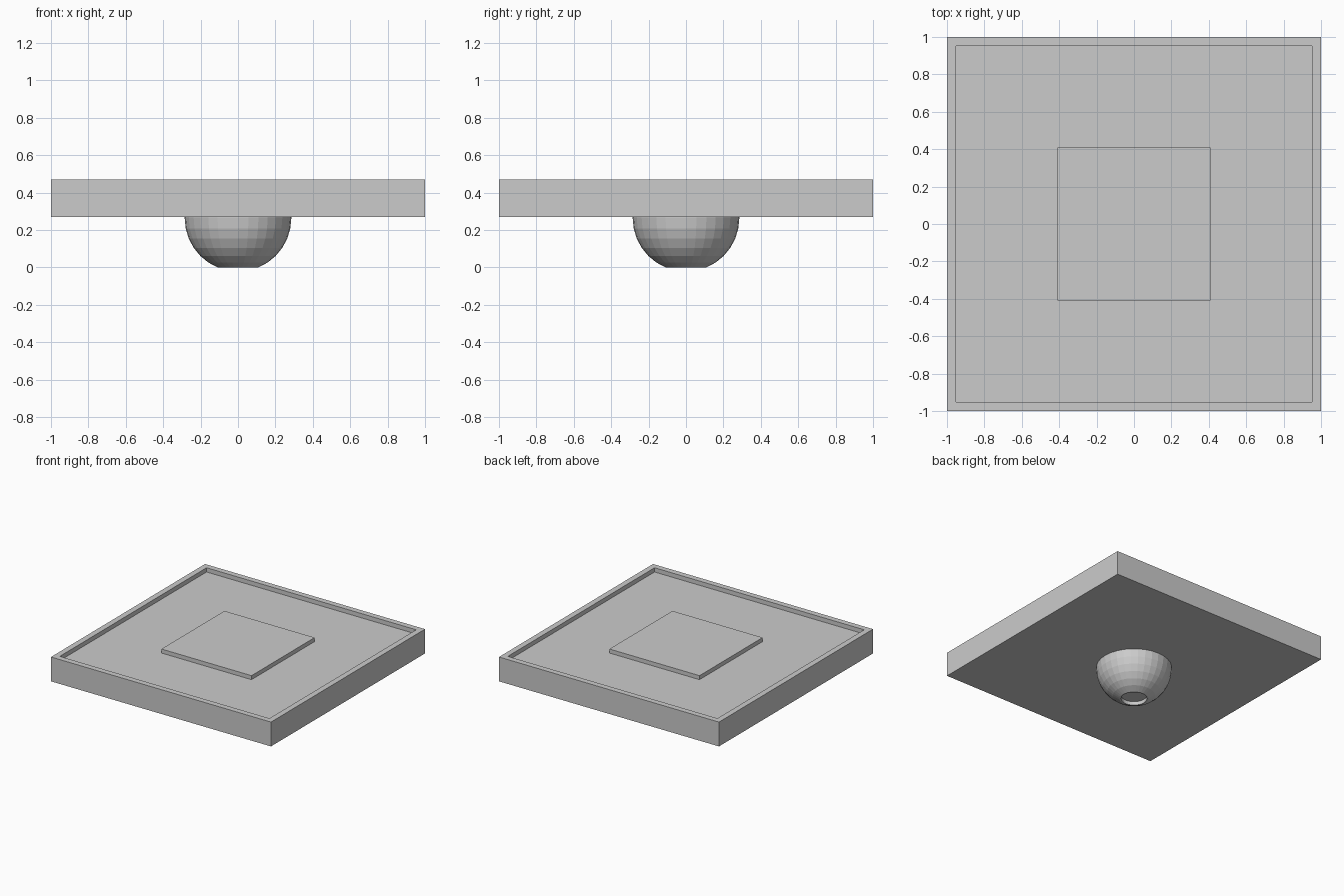
import bpy, bmesh, math

if "Cube" in bpy.data.objects:
    bpy.data.objects.remove(bpy.data.objects["Cube"])

PLATE_BOTTOM, PLATE_TOP = 0.27, 0.47
R, CENTRE_Z = 0.285, 0.263


def make_object(name, bm):
    bmesh.ops.recalc_face_normals(bm, faces=bm.faces)
    mesh = bpy.data.meshes.new(name)
    bm.to_mesh(mesh)
    bm.free()
    obj = bpy.data.objects.new(name, mesh)
    bpy.context.collection.objects.link(obj)
    return obj


def extrude_inset(bm, face, inset, depth):
    bmesh.ops.inset_region(bm, faces=[face], thickness=inset)
    bmesh.ops.inset_individual(bm, faces=[face], thickness=0, depth=0)
    bmesh.ops.translate(bm, verts=face.verts, vec=(0, 0, depth))


# Square mounting plate: shallow tray with a raised pad in the middle
bm = bmesh.new()
bmesh.ops.create_cube(bm, size=1)
bmesh.ops.scale(bm, verts=bm.verts, vec=(2, 2, PLATE_TOP - PLATE_BOTTOM))
bmesh.ops.translate(bm, verts=bm.verts, vec=(0, 0, (PLATE_TOP + PLATE_BOTTOM) / 2))
top = max(bm.faces, key=lambda f: f.calc_center_median().z)
extrude_inset(bm, top, 0.067, -0.035)
extrude_inset(bm, top, 0.768, 0.033)
make_object("mounting_plate", bm)

# Dome shade: faceted hemisphere cut off at the bottom, with a recessed end disc
SEGMENTS = 32
profile = [(R, PLATE_BOTTOM + 0.01)]
for i in range(8, 1, -1):
    a = math.radians(11.25 * i)
    profile.append((R * math.sin(a), CENTRE_Z - R * math.cos(a)))
rim_r, rim_z = profile[-1][0], 0.0
profile[-1] = (rim_r, rim_z)
profile += [(rim_r - 0.012, rim_z), (rim_r - 0.012, rim_z + 0.03)]

bm = bmesh.new()
rings = []
for r, z in profile:
    rings.append([bm.verts.new((r * math.cos(2 * math.pi * k / SEGMENTS),
                                r * math.sin(2 * math.pi * k / SEGMENTS), z))
                  for k in range(SEGMENTS)])
for a, b in zip(rings, rings[1:]):
    for k in range(SEGMENTS):
        n = (k + 1) % SEGMENTS
        bm.faces.new((a[k], a[n], b[n], b[k]))
bm.faces.new(rings[-1])
bm.faces.new(rings[0])
make_object("dome_shade", bm)
